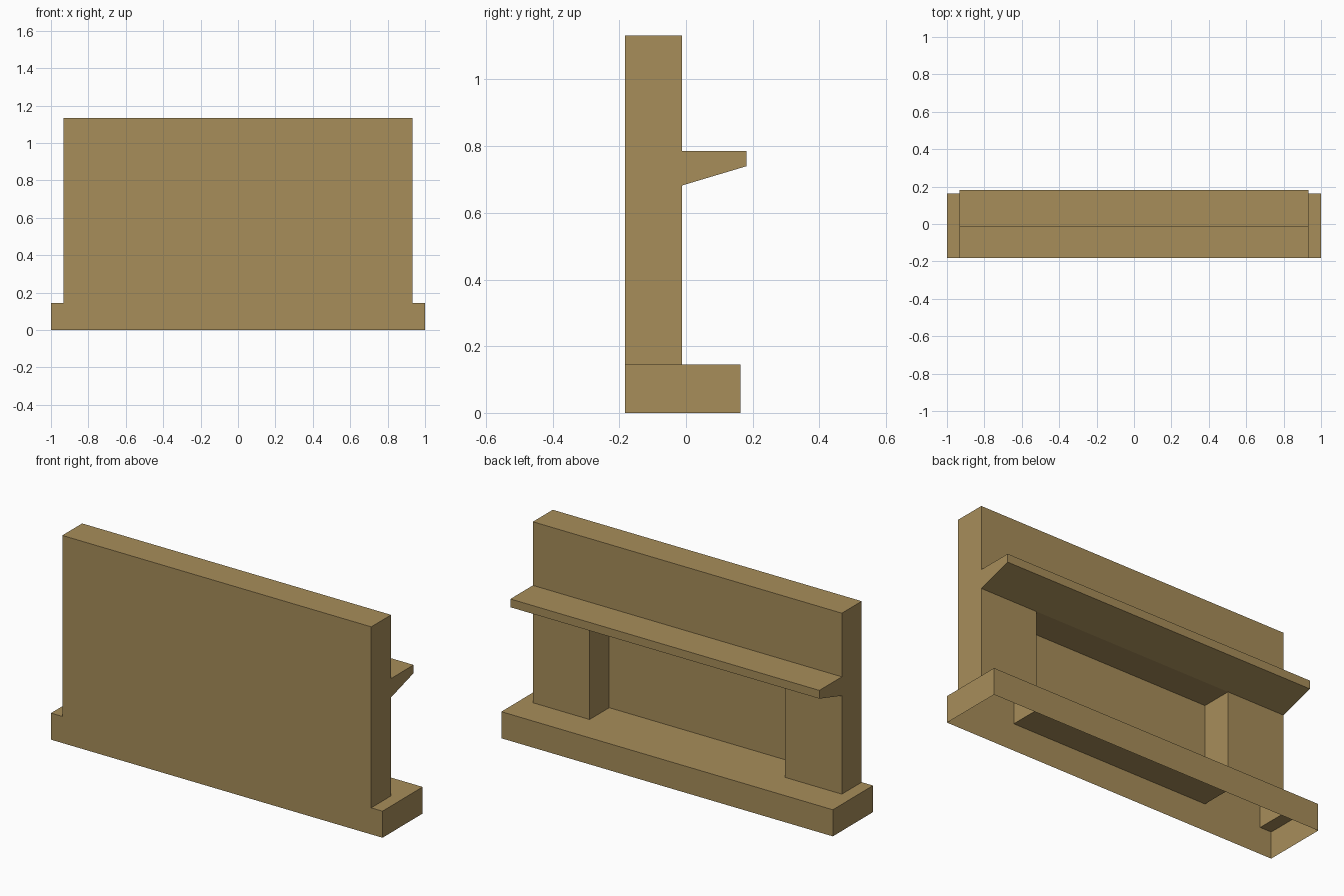
import bpy, bmesh

if "Cube" in bpy.data.objects:
    bpy.data.objects.remove(bpy.data.objects["Cube"])

# y planes: front, recess back, pillar face, base edge, shelf edge
F, R, M, B, S = -0.183, -0.181, -0.012, 0.163, 0.182
# z levels: base top, recess top, shelf nose, shelf top, overall top
Z0, ZR, ZN, ZS, ZT = 0.145, 0.682, 0.74, 0.785, 1.132
# half widths: base, body, recess
XB, XW, XR = 1.0, 0.932, 0.59

mat = bpy.data.materials.new("tan_stone")
mat.diffuse_color = (0.39, 0.27, 0.102, 1)
mat.use_nodes = True
mat.node_tree.nodes["Principled BSDF"].inputs["Base Color"].default_value = mat.diffuse_color


def shell(name, faces):
    bm = bmesh.new()
    for f in faces:
        bm.faces.new([bm.verts.new(p) for p in f])
    bmesh.ops.remove_doubles(bm, verts=bm.verts[:], dist=0.0003)
    me = bpy.data.meshes.new(name)
    bm.to_mesh(me)
    bm.free()
    me.materials.append(mat)
    ob = bpy.data.objects.new(name, me)
    bpy.context.collection.objects.link(ob)


def along_x(w, y0, z0, y1, z1):
    # strip spanning -w..w, path ordered so the outside is left of travel
    return [(-w, y0, z0), (w, y0, z0), (w, y1, z1), (-w, y1, z1)]


def side(x, pts, outward):
    # face in a plane of constant x; pts run counter-clockwise in (y, z)
    f = [(x, y, z) for y, z in pts]
    return f if outward > 0 else f[::-1]


def rect(y0, y1, z0, z1):
    return [(y0, z0), (y1, z0), (y1, z1), (y0, z1)]


# base: open underneath, top notched around the hollow pillars
notch = [(XB, F), (XB, B), (-XB, B), (-XB, F), (-XW, F), (-XW, M),
         (-XR, M), (-XR, R), (XR, R), (XR, M), (XW, M), (XW, F)]
base = [[(x, y, Z0) for x, y in notch],
        along_x(XB, F, 0, F, Z0), along_x(XB, B, Z0, B, 0)]
base += [side(s * XB, rect(F, B, 0, Z0), s) for s in (1, -1)]
shell("base", base)

# body: hollow wall with two pillars and a full-depth recess
body = [along_x(XW, F, Z0, F, ZT), along_x(XW, F, ZT, M, ZT),
        along_x(XW, M, ZT, M, ZS), along_x(XR, R, ZR, R, Z0),
        along_x(XR, M, ZR, R, ZR)]
for s in (1, -1):
    body.append(side(s * XW, rect(F, M, Z0, ZT), s))
    body.append(side(s * XR, rect(R, M, Z0, ZR), -s))
    face = [(s * XR, M, Z0), (s * XR, M, ZR), (s * XW, M, ZR), (s * XW, M, Z0)]
    body.append(face if s > 0 else face[::-1])
shell("body", body)

# mantel shelf with a sloped underside
shelf = [along_x(XW, M, ZS, S, ZS), along_x(XW, S, ZS, S, ZN),
         along_x(XW, S, ZN, M, ZR)]
shelf += [side(s * XW, [(M, ZR), (S, ZN), (S, ZS), (M, ZS)], s) for s in (1, -1)]
shell("mantel_shelf", shelf)
